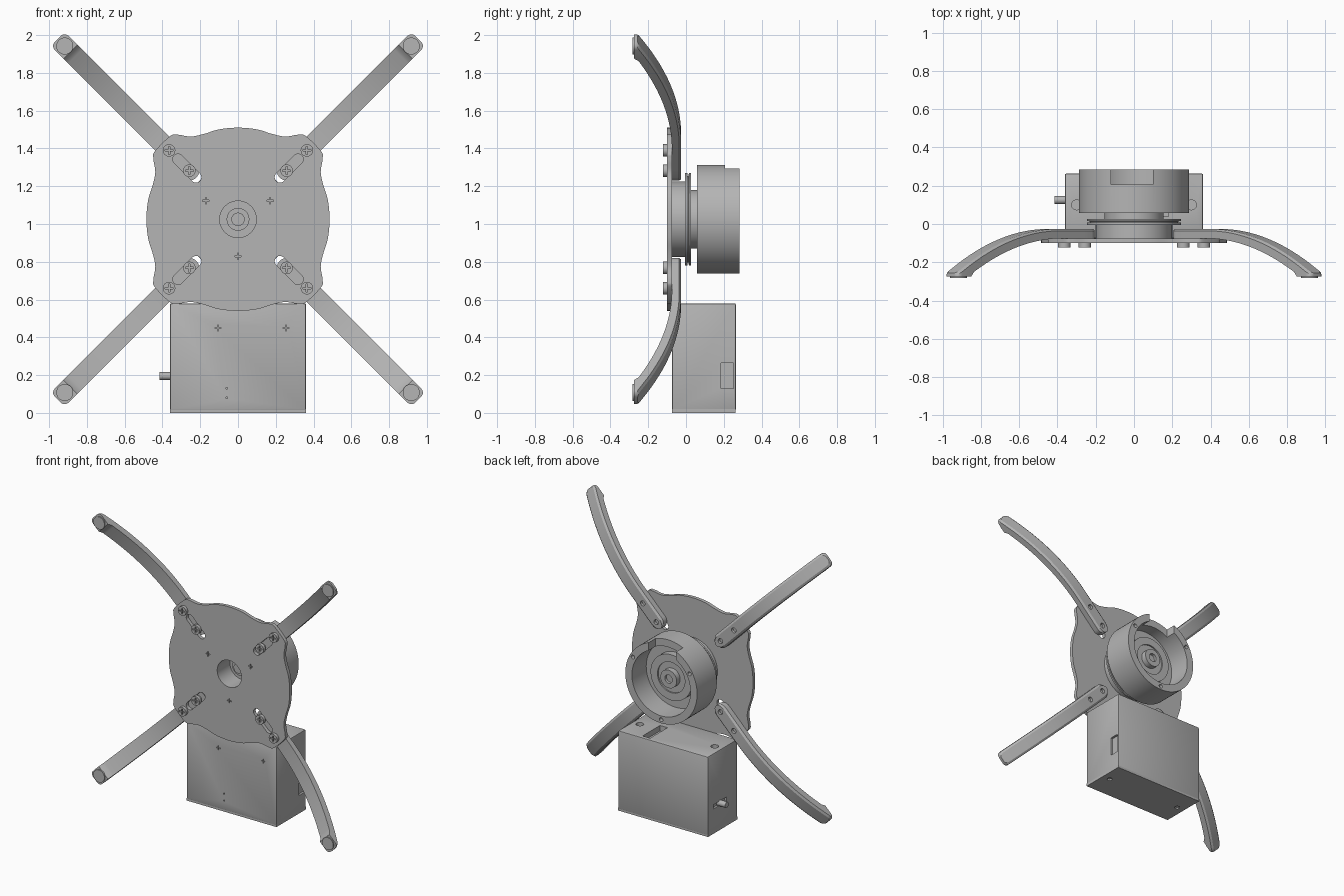
import bpy, bmesh, math
from mathutils import Matrix, Vector

if "Cube" in bpy.data.objects:
    bpy.data.objects.remove(bpy.data.objects["Cube"])

CZ = 1.025                      # height of the round plate's centre
GREY = (0.46, 0.46, 0.46, 1)
metal = bpy.data.materials.new("plain grey")
metal.use_nodes = True
metal.diffuse_color = GREY
metal.node_tree.nodes["Principled BSDF"].inputs["Base Color"].default_value = GREY


def finish(name, bm, smooth=False):
    bmesh.ops.recalc_face_normals(bm, faces=bm.faces)
    mesh = bpy.data.meshes.new(name)
    bm.to_mesh(mesh)
    bm.free()
    mesh.materials.append(metal)
    obj = bpy.data.objects.new(name, mesh)
    bpy.context.collection.objects.link(obj)
    if smooth:
        shade(obj)
    return obj


def shade(obj):
    bpy.ops.object.select_all(action='DESELECT')
    obj.select_set(True)
    bpy.context.view_layer.objects.active = obj
    bpy.ops.object.shade_smooth_by_angle(angle=math.radians(30))


def add_box(bm, lo, hi, turn=Matrix()):
    lo, hi = Vector(lo), Vector(hi)
    scale = Matrix.Diagonal((hi - lo).to_4d())
    scale[3][3] = 1
    bmesh.ops.create_cube(bm, size=1, matrix=turn @ Matrix.Translation((lo + hi) / 2) @ scale)


def add_rod(bm, radius, start, end, sides=32):
    start, end = Vector(start), Vector(end)
    axis = end - start
    turn = axis.to_track_quat('Z', 'Y').to_matrix().to_4x4()
    bmesh.ops.create_cone(bm, cap_ends=True, segments=sides, radius1=radius, radius2=radius,
                          depth=axis.length, matrix=Matrix.Translation((start + end) / 2) @ turn)


def add_prism(bm, outline, y0, y1):
    face = bm.faces.new([bm.verts.new((x, y0, z)) for x, z in outline])
    moved = bmesh.ops.extrude_face_region(bm, geom=[face])["geom"]
    bmesh.ops.translate(bm, vec=(0, y1 - y0, 0),
                        verts=[v for v in moved if isinstance(v, bmesh.types.BMVert)])


def add_cross(bm, x, z, size, y0, y1, width=0.008):
    turn = Matrix.Translation((x, 0, z))
    add_box(bm, (-size, y0, -width / 2), (size, y1, width / 2), turn)
    add_box(bm, (-width / 2, y0 - 0.001, -size), (width / 2, y1 + 0.001, size), turn)


def cut(obj, *tools):
    """Subtract each tool mesh from the object, then drop the tools."""
    for bm in tools:
        tool = finish("cutter", bm)
        tool.hide_render = True
        mod = obj.modifiers.new("cut", 'BOOLEAN')
        mod.operation, mod.solver, mod.object = 'DIFFERENCE', 'EXACT', tool
        mod.use_self = True
        bake(obj)
        bpy.data.objects.remove(tool)


def bake(obj):
    deps = bpy.context.evaluated_depsgraph_get()
    mesh = bpy.data.meshes.new_from_object(obj.evaluated_get(deps))
    obj.modifiers.clear()
    obj.data = mesh


def polar(r, degrees):
    a = math.radians(degrees)
    return r * math.cos(a), CZ + r * math.sin(a)


# Wavy mounting plate: one eighth of the outline, mirrored and repeated
eighth = [(0, .485), (.1, .476), (.18, .452), (.25, .438), (.32, .448), (.36, .44)]
quarter = eighth + [(z, x) for x, z in reversed(eighth)][:-1]
ring = []
for k in range(4):
    turn = Matrix.Rotation(-k * math.pi / 2, 2)
    ring += [turn @ Vector(p) for p in quarter]
outline = []
for i in range(len(ring)):
    a, b, c, d = (ring[(i + j) % len(ring)] for j in (-1, 0, 1, 2))
    for s in range(6):
        t = s / 6
        p = 0.5 * (2*b + (c - a)*t + (2*a - 5*b + 4*c - d)*t*t + (3*b - a - 3*c + d)*t**3)
        outline.append((p.x, p.y + CZ))
bm = bmesh.new()
add_prism(bm, outline, -0.1, -0.075)
plate = finish("mounting_plate", bm)

# Openings of the plate: centre hole, four slots, three cross marks
bm = bmesh.new()
add_rod(bm, 0.097, (0, -0.2, CZ), (0, 0, CZ), 48)
for k in range(4):
    slot = []
    for centre, first in ((0.449, -90), (0.314, 90)):
        for s in range(13):
            a = math.radians(first + s * 15)
            slot.append((centre + 0.028 * math.cos(a), 0.028 * math.sin(a)))
    turn = Matrix.Rotation(math.radians(45 + 90 * k), 2)
    add_prism(bm, [tuple(turn @ Vector(p) + Vector((0, CZ))) for p in slot], -0.2, 0)
for angle in (30, 150, 270):
    add_cross(bm, *polar(0.196, angle), 0.017, -0.2, -0.09, 0.006)
cut(plate, bm)
shade(plate)

# Curved arms, lofted along their length
ROOT, TIP, HALF = 0.312, 1.35, 0.052


def half_width(u):
    if u < ROOT + HALF:
        return max(0.008, math.sqrt(max(0, HALF**2 - (ROOT + HALF - u)**2)))
    over = max(0, u - TIP + 0.03)
    return HALF - 0.03 + math.sqrt(max(0, 0.03**2 - over**2))


stations = [ROOT + HALF * (1 - math.cos(i * math.pi / 16)) for i in range(9)]
stations += [0.42 + 0.04 * i for i in range(21)] + [1.235, 1.255]
stations += [TIP - 0.03 + 0.03 * math.sin(i * math.pi / 12) for i in range(7)]
for k, name in enumerate(("upper_left", "upper_right", "lower_right", "lower_left")):
    bm = bmesh.new()
    loops = []
    for u in stations:
        w = half_width(u)
        back = -0.026 - 0.41 * max(0, u - 0.6)**2
        front = -0.275 if u > 1.25 else back - 0.049 - 0.016 * max(0, u - 0.6)
        slim = w * 0.72
        loops.append([bm.verts.new((u, y, z)) for y, z in (
            (front, -w), (front, w), (back - 0.01, w), (back, slim), (back, -slim), (back - 0.01, -w))])
    for a, b in zip(loops, loops[1:]):
        for i in range(6):
            j = (i + 1) % 6
            bm.faces.new((a[i], a[j], b[j], b[i]))
    bm.faces.new(loops[0])
    bm.faces.new(loops[-1])
    arm = finish(name + "_arm", bm)
    holes = bmesh.new()
    for u in (0.364, 0.516):
        add_rod(holes, 0.018, (u, -0.045, 0), (u, 0.02, 0), 20)
    cut(arm, holes)
    angle = 45 + 90 * k
    arm.data.transform(Matrix.Translation((0, 0, CZ)) @ Matrix.Rotation(-math.radians(angle), 4, 'Y'))
    shade(arm)

    # Round foot pad at the tip
    x, z = polar(1.297, angle)
    bm = bmesh.new()
    add_rod(bm, 0.045, (x, -0.283, z), (x, -0.27, z))
    finish(name + "_foot_pad", bm, True)

    # Cross-head screws
    for label, r in (("inner", 0.364), ("outer", 0.516)):
        x, z = polar(r, angle)
        bm = bmesh.new()
        add_rod(bm, 0.033, (x, -0.122, z), (x, -0.098, z))
        add_rod(bm, 0.018, (x, -0.1, z), (x, -0.05, z), 20)
        screw = finish(f"{name}_{label}_screw", bm)
        tool = bmesh.new()
        add_cross(tool, x, z, 0.021, -0.14, -0.11)
        cut(screw, tool)
        shade(screw)

# Hub and open drum, turned from one profile of (radius, y)
profile = [(0, 0), (.035, 0), (.035, .02), (.06, .02), (.06, .045), (.097, .045), (.097, -.08),
           (.2, -.08), (.2, -.005), (.245, -.005), (.245, .008), (.23, .009), (.23, .014),
           (.245, .015), (.245, .027), (.155, .027), (.155, .058), (.288, .058), (.288, .284),
           (.235, .284), (.235, .12), (.165, .12), (.165, .17), (.11, .17), (.11, .16), (.065, .16),
           (.065, .2), (.03, .2), (.03, .18), (0, .18)]
bm = bmesh.new()
verts = [bm.verts.new((r, y, CZ)) for r, y in profile]
edges = [bm.edges.new(pair) for pair in zip(verts, verts[1:])]
bmesh.ops.spin(bm, geom=verts + edges, cent=(0, 0, CZ), axis=(0, 1, 0), angle=2 * math.pi, steps=72)
bmesh.ops.remove_doubles(bm, verts=bm.verts, dist=0.0005)
drum = finish("hub_drum", bm)
notch, rim_holes = bmesh.new(), bmesh.new()
add_box(notch, (-0.12, 0.207, CZ + 0.15), (0.1, 0.4, CZ + 0.4))
for angle in (30, 150, 270):
    x, z = polar(0.262, angle)
    add_rod(rim_holes, 0.014, (x, 0.24, z), (x, 0.35, z), 20)
cut(drum, notch, rim_holes)
shade(drum)

# Control box with rounded edges
bm = bmesh.new()
add_box(bm, (-0.36, -0.075, 0.012), (0.36, 0.264, 0.58))
bmesh.ops.bevel(bm, geom=bm.edges[:], offset=0.008, segments=2, affect='EDGES', profile=0.5)
box = finish("control_box", bm)
tools = bmesh.new()
for x in (-0.3, 0.3):
    add_rod(tools, 0.026, (x, 0.1, 0.55), (x, 0.1, 0.65), 24)
add_box(tools, (0.12, 0.04, 0.54), (0.18, 0.24, 0.65))
add_box(tools, (0.345, 0.185, 0.13), (0.4, 0.252, 0.265))
add_box(tools, (-0.4, 0.05, 0.18), (-0.345, 0.2, 0.21))
for x in (-0.105, 0.255):
    add_cross(tools, x, 0.45, 0.016, -0.1, -0.06, 0.006)
for z in (0.08, 0.13):
    add_rod(tools, 0.005, (-0.06, -0.1, z), (-0.06, -0.06, z), 12)
cut(box, tools)
shade(box)

# Bottom cover, with screw holes
bm = bmesh.new()
add_box(bm, (-0.36, -0.073, 0), (0.36, 0.262, 0.02))
cover = finish("bottom_cover", bm)
tools = bmesh.new()
for x in (-0.3, 0.3):
    add_rod(tools, 0.018, (x, 0.1, -0.05), (x, 0.1, 0.01), 20)
cut(cover, tools)

# Side knob
bm = bmesh.new()
add_rod(bm, 0.021, (-0.415, 0.125, 0.195), (-0.34, 0.125, 0.195), 24)
finish("side_knob", bm, True)
